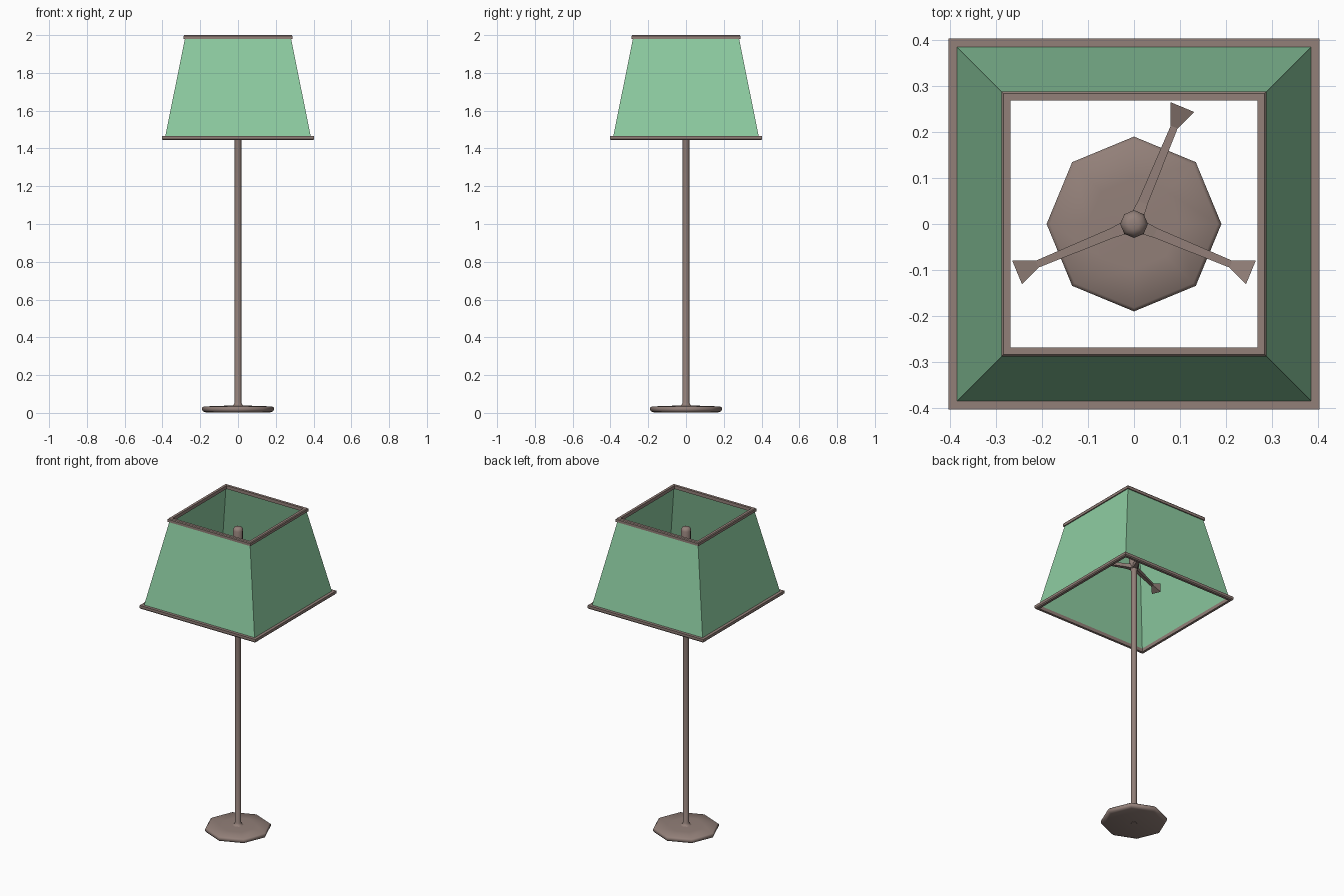
import bpy, bmesh, math
from mathutils import Matrix

if "Cube" in bpy.data.objects:
    bpy.data.objects.remove(bpy.data.objects["Cube"])


def material(name, rgb):
    m = bpy.data.materials.new(name)
    m.diffuse_color = (*rgb, 1)
    m.use_nodes = True
    m.node_tree.nodes["Principled BSDF"].inputs["Base Color"].default_value = m.diffuse_color
    return m


BROWN = material("warm brown metal", (0.29, 0.215, 0.19))
GREEN = material("soft green fabric", (0.27, 0.61, 0.36))


def lathe(name, profile, mat, sides=8, turn=0.0, closed=False, caps=True,
          smooth=None, matrix=None):
    """Loft regular polygon rings through (radius, height) points."""
    bm = bmesh.new()
    rings = []
    for r, z in profile:
        rings.append([bm.verts.new((r * math.cos(turn + math.tau * i / sides),
                                    r * math.sin(turn + math.tau * i / sides), z))
                      for i in range(sides)])
    pairs = list(zip(rings, rings[1:]))
    if closed:
        pairs.append((rings[-1], rings[0]))
    for a, b in pairs:
        for i in range(sides):
            j = (i + 1) % sides
            bm.faces.new((a[i], a[j], b[j], b[i]))
    if caps and not closed:
        bm.faces.new(rings[0][::-1])
        bm.faces.new(rings[-1])
    if closed or caps:
        bmesh.ops.recalc_face_normals(bm, faces=bm.faces)
    if matrix:
        bm.transform(matrix)
    me = bpy.data.meshes.new(name)
    bm.to_mesh(me)
    bm.free()
    me.materials.append(mat)
    if smooth:
        me.shade_smooth()
        me.set_sharp_from_angle(angle=math.radians(smooth))
    ob = bpy.data.objects.new(name, me)
    bpy.context.collection.objects.link(ob)
    return ob


def square(name, profile, mat, **kw):
    """Square rings given by half-width instead of radius."""
    pts = [(w * math.sqrt(2), z) for w, z in profile]
    return lathe(name, pts, mat, sides=4, turn=math.pi / 4, **kw)


# Octagonal foot plate with softly rounded edge
lathe("base", [(0.172, 0.003), (0.186, 0.008), (0.19, 0.016), (0.19, 0.027),
               (0.182, 0.034), (0.10, 0.037), (0.035, 0.039)], BROWN, smooth=60)

# Pole flaring into the base, widening to the lamp socket at the top
lathe("pole", [(0.016, 0.001), (0.035, 0.037), (0.024, 0.042), (0.018, 0.055),
               (0.018, 1.665), (0.03, 1.70), (0.03, 1.895), (0.024, 1.91),
               (0.012, 1.915)], BROWN, smooth=60)

# Three tapering support arms with flared square tips
for i, deg in enumerate((67.5, 202.5, 337.5)):
    m = (Matrix.Translation((0, 0, 1.69)) @ Matrix.Rotation(math.radians(deg), 4, 'Z')
         @ Matrix.Rotation(math.pi / 2, 4, 'Y'))
    square(f"support_arm_{i + 1}", [(0.015, 0.01), (0.011, 0.05), (0.008, 0.228),
                                    (0.028, 0.275)], BROWN, matrix=m)

# Open shade: four sloping panels
square("shade", [(0.387, 1.455), (0.280, 1.985)], GREEN, caps=False)

# Square frames around the shade openings
square("lower_rim", [(0.383, 1.444), (0.398, 1.444), (0.403, 1.450), (0.403, 1.466),
                     (0.383, 1.466)], BROWN, closed=True)
square("upper_rim", [(0.268, 1.979), (0.288, 1.979), (0.288, 1.995), (0.284, 2.0),
                     (0.268, 2.0)], BROWN, closed=True)
